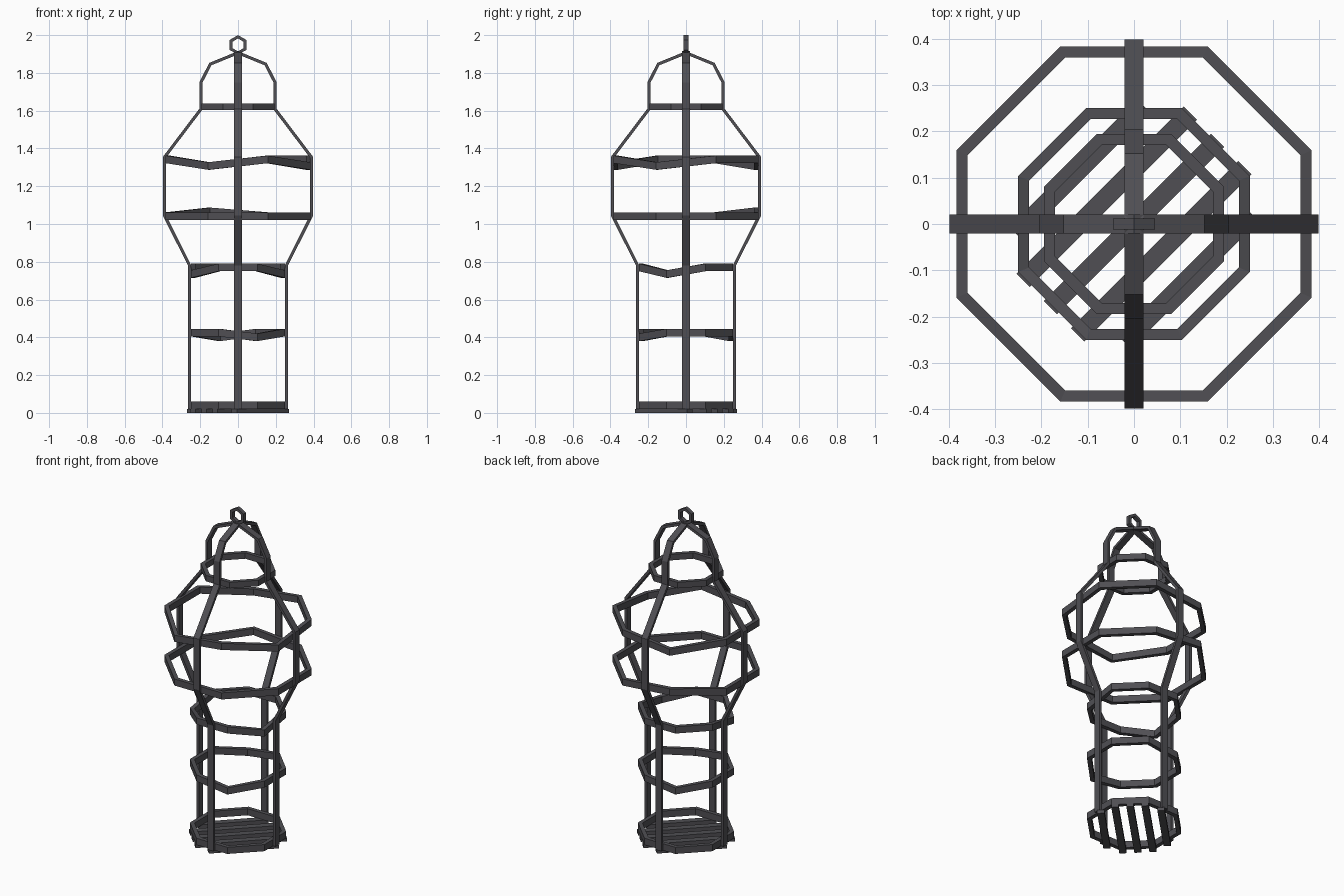
import bpy, math
from mathutils import Vector

if "Cube" in bpy.data.objects:
    bpy.data.objects.remove(bpy.data.objects["Cube"])

iron = bpy.data.materials.new("dark iron")
iron.diffuse_color = (0.08, 0.078, 0.088, 1)
iron.use_nodes = True
iron.node_tree.nodes["Principled BSDF"].inputs["Base Color"].default_value = iron.diffuse_color


def add_mesh(name, verts, faces):
    me = bpy.data.meshes.new(name)
    me.from_pydata([tuple(v) for v in verts], [], faces)
    me.materials.append(iron)
    ob = bpy.data.objects.new(name, me)
    bpy.context.collection.objects.link(ob)
    # consistent outward normals
    import bmesh
    bm = bmesh.new()
    bm.from_mesh(me)
    bmesh.ops.recalc_face_normals(bm, faces=bm.faces)
    bm.to_mesh(me)
    bm.free()
    return ob


def loft(name, sections, closed):
    """Join four-cornered sections into a bar; closed makes a hoop."""
    n = len(sections)
    verts = [v for s in sections for v in s]
    faces = []
    for i in range(n if closed else n - 1):
        a, b = i * 4, ((i + 1) % n) * 4
        faces += [(a + k, a + (k + 1) % 4, b + (k + 1) % 4, b + k) for k in range(4)]
    if not closed:
        faces += [(3, 2, 1, 0), tuple(range(n * 4 - 4, n * 4))]
    return add_mesh(name, verts, faces)


def hoop(name, apothem, z, bends=None, height=0.04, thick=0.024):
    """Octagonal hoop; bends maps corner number to a height offset."""
    bends = bends or {}
    secs = []
    for k in range(8):
        a = math.radians(22.5 + 45 * k)
        dz = bends.get(k, 0)
        ro, ri = (r / math.cos(math.pi / 8) for r in (apothem, apothem - thick))
        c, s = math.cos(a), math.sin(a)
        z0, z1 = z + dz, z + dz + height
        secs.append([(ro * c, ro * s, z0), (ro * c, ro * s, z1),
                     (ri * c, ri * s, z1), (ri * c, ri * s, z0)])
    return loft(name, secs, True)


# Upright straps: each runs up one side, over the crown and down the other
side = [(0.265, 0.02), (0.265, 0.78), (0.398, 1.045), (0.398, 1.355),
        (0.205, 1.61), (0.205, 1.75), (0.152, 1.853)]
path = [Vector(p) for p in side] + [Vector((0, 1.915))] + \
       [Vector((-r, z)) for r, z in reversed(side)]


def strap(name, turn, thick=0.016, half=0.02):
    secs = []
    for i, p in enumerate(path):
        d0 = (p - path[i - 1]).normalized() if i else None
        d1 = (path[i + 1] - p).normalized() if i < len(path) - 1 else None
        d0, d1 = d0 or d1, d1 or d0
        n0, n1 = Vector((-d0.y, d0.x)), Vector((-d1.y, d1.x))
        m = (n0 + n1).normalized()
        q = p + m * (thick / m.dot(n0))      # mitred inner edge
        secs.append([(p.x, -half, p.y), (p.x, half, p.y),
                     (q.x, half, q.y), (q.x, -half, q.y)])
    loft(name, secs, False).rotation_euler.z = turn


strap("side_strap", 0)
strap("front_back_strap", math.pi / 2)

# Hoops, slightly bent out of level at some corners
hoop("base_hoop", 0.25, 0.02)
hoop("knee_hoop", 0.25, 0.405, {2: -0.025, 6: -0.025})
hoop("hip_hoop", 0.25, 0.75, {4: -0.035, 7: -0.035})
hoop("waist_hoop", 0.383, 1.022, {2: 0.025})
hoop("chest_hoop", 0.383, 1.322, {2: -0.035, 5: -0.035, 7: -0.035})
hoop("neck_hoop", 0.194, 1.603, height=0.036)

# Diagonal floor slats
for i in range(-2, 3):
    off = i * 0.083
    ln = 0.255 if abs(i) < 2 else 0.195
    secs = [[(x, off - 0.02, 0), (x, off + 0.02, 0),
             (x, off + 0.02, 0.021), (x, off - 0.02, 0.021)] for x in (-ln, ln)]
    loft("floor_slat", secs, False).rotation_euler.z = math.pi / 4

# Hexagonal hanging ring at the top
secs = []
for k in range(6):
    a = math.radians(90 + 60 * k)
    secs.append([(r * math.cos(a), y, 1.948 + r * math.sin(a))
                 for r, y in ((0.052, -0.012), (0.052, 0.012), (0.034, 0.012), (0.034, -0.012))])
loft("hanging_ring", secs, True)
